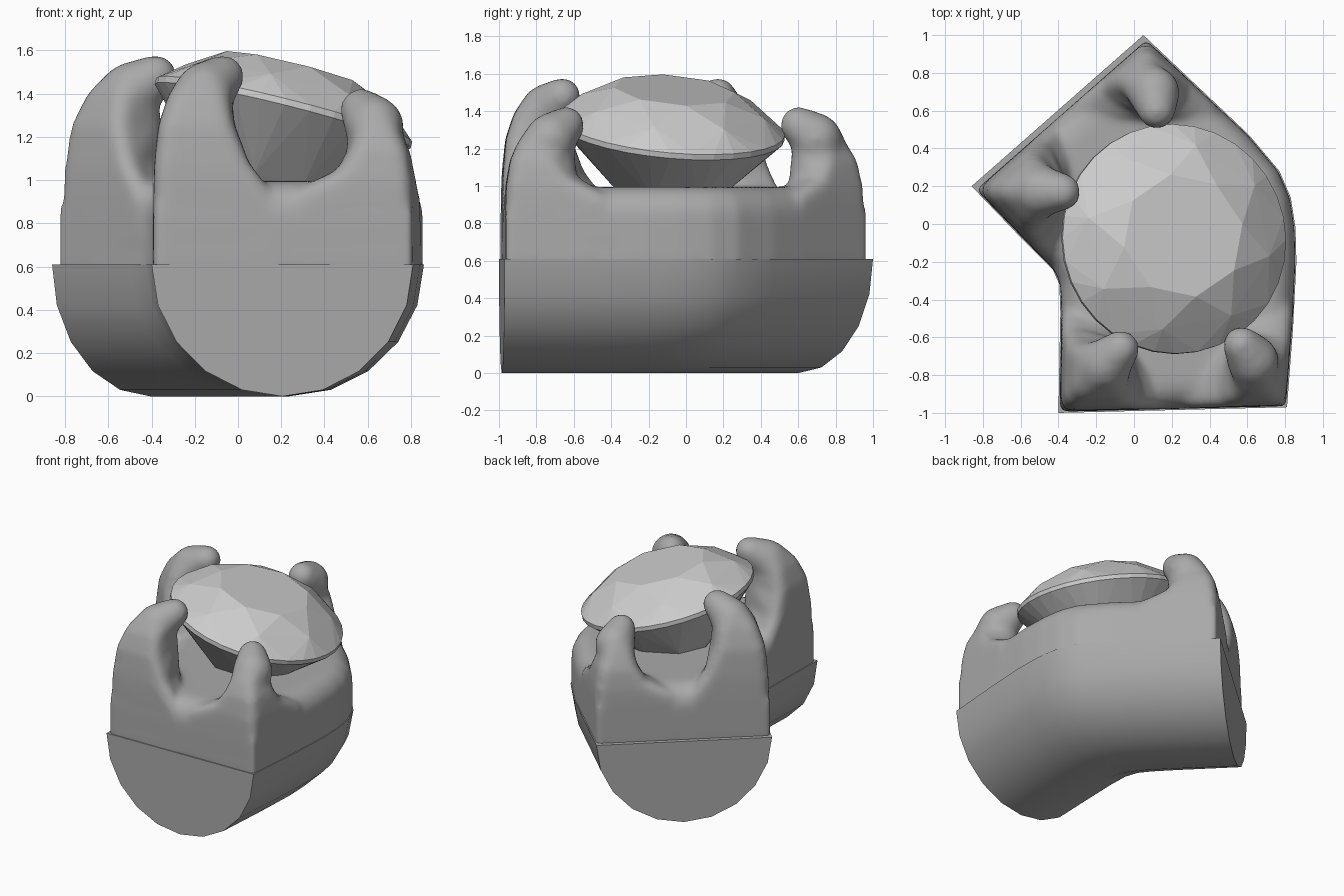
import bpy, bmesh, math
from mathutils import Vector

if "Cube" in bpy.data.objects:
    bpy.data.objects.remove(bpy.data.objects["Cube"])

# Plan stations of the bent setting: left edge, right edge
STATIONS = [((-.40, -1.0), (.81, -.97)), ((-.395, -.72), (.842, -.55)),
            ((-.39, -.47), (.86, -.2)), ((-.395, -.32), (.855, -.02)),
            ((-.43, -.24), (.83, .14)), ((-.50, -.17), (.77, .28)),
            ((-.62, -.05), (.61, .47)), ((-.86, .2), (.05, 1.0))]

metal = bpy.data.materials.new("dark_metal")
metal.diffuse_color = (.4, .4, .4, 1)
metal.use_nodes = True
metal.node_tree.nodes["Principled BSDF"].inputs["Base Color"].default_value = metal.diffuse_color


def finish(name, bm, mat=None):
    bmesh.ops.recalc_face_normals(bm, faces=bm.faces)
    me = bpy.data.meshes.new(name)
    bm.to_mesh(me)
    bm.free()
    ob = bpy.data.objects.new(name, me)
    if mat:
        me.materials.append(mat)
    bpy.context.collection.objects.link(ob)
    bpy.ops.object.select_all(action='DESELECT')
    bpy.context.view_layer.objects.active = ob
    ob.select_set(True)
    return ob


def hull(bm, pts):
    vs = [bm.verts.new(p) for p in pts]
    res = bmesh.ops.convex_hull(bm, input=vs)
    junk = {g for g in res['geom_interior'] + res['geom_unused']
            if isinstance(g, bmesh.types.BMVert)}
    bmesh.ops.delete(bm, geom=list(junk), context='VERTS')


def ball(c, r):
    pts = [c + Vector((0, 0, r)), c - Vector((0, 0, r))]
    for i in range(1, 8):
        a = math.pi * i / 8
        pts += [c + r * Vector((math.sin(a) * math.cos(b), math.sin(a) * math.sin(b), math.cos(a)))
                for b in (math.tau * k / 14 for k in range(14))]
    return pts


# Half-round lower shank
bm = bmesh.new()
rows = []
for l, r in STATIONS:
    L, R = Vector(l), Vector(r)
    mid, half = (L + R) / 2, (R - L) / 2
    row = []
    for i in range(11):
        a = math.pi * i / 10
        p = mid - half * math.cos(a)
        row.append(bm.verts.new((p.x, p.y, .61 - .61 * math.sin(a))))
    rows.append(row)
for a, b in zip(rows, rows[1:]):
    for i in range(10):
        bm.faces.new((a[i], a[i + 1], b[i + 1], b[i]))
    bm.faces.new((a[0], b[0], b[10], a[10]))
bm.faces.new(rows[0])
bm.faces.new(rows[-1])
finish("lower_shank", bm, metal)
bpy.ops.object.shade_smooth_by_angle(angle=math.radians(35))

# Upper body: plan outline extruded, with a rounded rim
bm = bmesh.new()
inset = []
for k, (l, r) in enumerate(STATIONS):
    L, R = Vector(l), Vector(r)
    if k == 0:
        L, R = L + Vector((0, .006)), R + Vector((0, .006))
    if k == len(STATIONS) - 1:
        L, R = L + Vector((.02, -.022)), R + Vector((.02, -.022))
    e = (R - L).normalized() * .006
    inset.append((L + e, R - e))
outline = [s[0] for s in inset] + [s[1] for s in reversed(inset)]
bottom = [bm.verts.new((p.x, p.y, .56)) for p in outline]
face = bm.faces.new(bottom)
ext = bmesh.ops.extrude_face_region(bm, geom=[face])['geom']
top = [g for g in ext if isinstance(g, bmesh.types.BMVert)]
bmesh.ops.translate(bm, verts=top, vec=(0, 0, .435))
rim = [e for e in bm.edges if all(v.co.z > .9 for v in e.verts)]
bmesh.ops.bevel(bm, geom=rim, offset=.15, segments=5, profile=.5, affect='EDGES')

# Four prongs: outline corner index, plan tip, height of the tip, width at mid height
PRONGS = [(0, (-.07, -.66), 1.48, .38), (15, (.57, -.64), 1.325, .30),
          (8, (.12, .60), 1.325, .31), (7, (-.38, .17), 1.48, .38)]
for idx, tip, h, w in PRONGS:
    C, T = outline[idx], Vector(tip)
    n = len(outline)
    e1 = (outline[(idx + 1) % n] - C).normalized()
    e2 = (outline[idx - 1] - C).normalized()
    s = h - 1.325

    def corner_stage(z, i, width, r):
        a, b = i + r, max(i + r, width - r)
        return [p for u, v in ((a, a), (a, b), (b, a))
                for p in ball((C + e1 * u + e2 * v).to_3d() + Vector((0, 0, z)), r)]

    def core(f, z, r):
        return ball(C.lerp(T, f).to_3d() + Vector((0, 0, z)), r)

    foot = corner_stage(.72, 0, .62, .05)
    stages = [corner_stage(.91, 0, .56, .06),
              corner_stage(1.0 + s * .4, .004, w + .07, .06) + core(.8, .98 + s * .4, .13),
              corner_stage(1.11 + s * .8, .02, w, .07) + core(.8, 1.1 + s * .8, .12),
              corner_stage(1.2 + s, .06, w - .02, .08) + core(.8, 1.2 + s, .11),
              core(.74, 1.25 + s, .14) + core(.85, 1.28 + s, .115),
              core(1, h, .1)]
    hull(bm, foot + stages[0])
    for a, b in zip(stages, stages[1:]):
        hull(bm, a + b)
body = finish("pronged_setting", bm, metal)
m = body.modifiers.new("Fuse", 'REMESH')
m.mode = 'VOXEL'
m.voxel_size = .02
m.use_smooth_shade = True
m = body.modifiers.new("Soften", 'SMOOTH')
m.factor = .5
m.iterations = 13
for name in ("Fuse", "Soften"):
    bpy.ops.object.modifier_apply(modifier=name)
bpy.ops.object.shade_smooth()

# Tilted brilliant-cut gem
bm = bmesh.new()
q = Vector((0, 0, 1)).rotation_difference(Vector((.25, .09, 1)).normalized())
centre = Vector((.21, -.08, 1.31))
pts = []
for n, r, z, turn in [(8, .33, .21, 0), (8, .5, .12, .5), (32, .61, .015, 0),
                      (32, .61, -.015, 0), (8, .31, -.33, .5), (1, 0, -.6, 0)]:
    for i in range(n):
        a = math.tau * (i + turn) / n + .2
        pts.append(centre + q @ Vector((r * math.cos(a), r * math.sin(a), z)))
hull(bm, pts)
finish("gem", bm)
